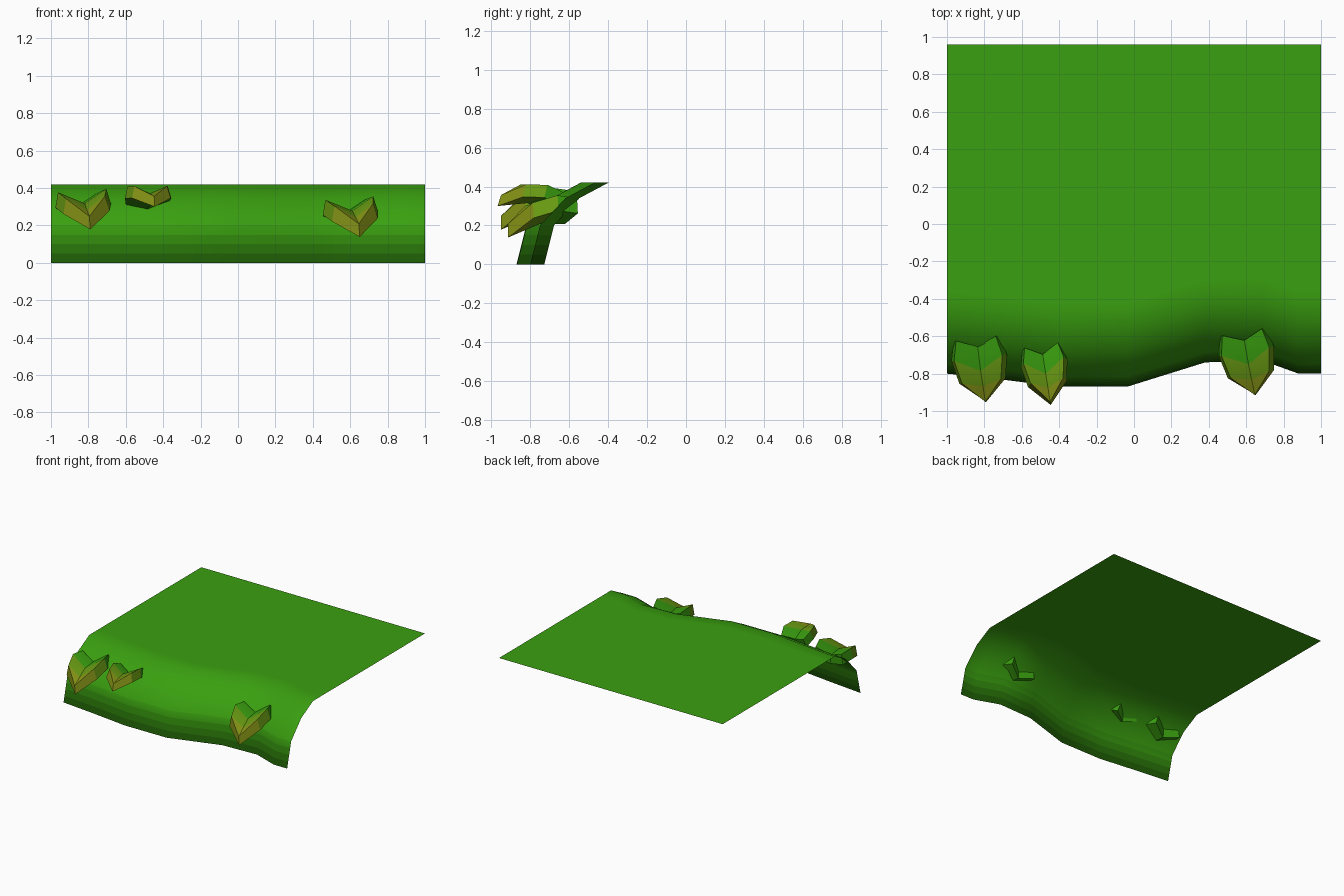
import bpy, bmesh
from math import radians
from mathutils import Vector, Matrix, Euler

if "Cube" in bpy.data.objects:
    bpy.data.objects.remove(bpy.data.objects["Cube"])


def material(name, rgb):
    m = bpy.data.materials.new(name)
    m.diffuse_color = (*rgb, 1)
    m.use_nodes = True
    m.node_tree.nodes["Principled BSDF"].inputs["Base Color"].default_value = m.diffuse_color
    return m


def finish(name, bm, mats, angle):
    me = bpy.data.meshes.new(name)
    bm.to_mesh(me)
    bm.free()
    for m in mats:
        me.materials.append(m)
    ob = bpy.data.objects.new(name, me)
    bpy.context.collection.objects.link(ob)
    bpy.ops.object.select_all(action='DESELECT')
    ob.select_set(True)
    bpy.context.view_layer.objects.active = ob
    bpy.ops.object.shade_smooth_by_angle(angle=radians(angle))
    return ob


GREEN = Vector((0.042, 0.35, 0.005))
OLIVE = Vector((0.24, 0.30, 0.008))

# Grass sheet: a side profile swept along a wavy front edge, darker toward the lip
wave = [(-1, 0), (-.72, -.03), (-.40, -.07), (-.03, -.068),
        (.38, .06), (.68, .072), (.88, 0), (1, 0)]
lip = [(-.80 + .0125 * k, .05 * k) for k in range(4)]
profile = lip + [(-.75, .20), (-.62, .34), (-.47, .42), (-.36, .42), (.96, .42)]
bm = bmesh.new()
rows = []
for k, (y, z) in enumerate(profile):
    follow = 0 if k == len(profile) - 1 else 1
    rows.append([bm.verts.new((x, y + dy * follow, z)) for x, dy in wave])
for k in range(len(rows) - 1):
    a, b = rows[k], rows[k + 1]
    for i in range(len(wave) - 1):
        f = bm.faces.new((a[i], a[i + 1], b[i + 1], b[i]))
        f.material_index = min(k, 4)
shades = [material("grass_shade_%d" % k, GREEN * s)
          for k, s in enumerate((.3, .45, .65, .85, 1))]
finish("grass_sheet", bm, shades, 60)

# Leaves: folded V-shaped slabs, greener at the back and olive at the tip
leaf_mats = [material("leaf_%d" % k, GREEN.lerp(OLIVE, t))
             for k, t in enumerate((0, .5, 1))]
spine = [(0, .13, 0), (0, 0, 0), (0, -.084, -.035), (0, -.168, -.07)]
wing = [(.107, .175, .055), (.13, .07, .068), (.105, -.055, .032)]


def leaf(name, loc, pitch, roll, yaw, scale):
    bm = bmesh.new()
    rot = Euler((radians(pitch), radians(roll), radians(yaw))).to_matrix().to_4x4()
    mat = Matrix.Translation(loc) @ rot @ Matrix.Scale(scale, 4)

    def add(p, offset):
        return bm.verts.new(mat @ (Vector(p) + Vector(offset)))

    top_s = [add(p, (0, 0, 0)) for p in spine]
    low_s = [add(p, (0, 0, -.07)) for p in spine]
    for side in (-1, 1):
        pts = [(side * x, y, z) for x, y, z in wing]
        top_w = [add(p, (0, 0, 0)) for p in pts]
        low_w = [add(p, (side * .02, 0, -.08)) for p in pts]
        for s, w in ((top_s, top_w), (low_s, low_w)):
            for k, vs in enumerate(((s[0], w[0], w[1], s[1]),
                                    (s[1], w[1], w[2], s[2]),
                                    (s[2], w[2], s[3]))):
                bm.faces.new(vs).material_index = k
        rim_t = [top_s[0], *top_w, top_s[3]]
        rim_l = [low_s[0], *low_w, low_s[3]]
        for k in range(4):
            f = bm.faces.new((rim_t[k], rim_t[k + 1], rim_l[k + 1], rim_l[k]))
            f.material_index = (0, 0, 1, 2)[k]
    bmesh.ops.recalc_face_normals(bm, faces=bm.faces)
    finish(name, bm, leaf_mats, 25)


leaf("leaf_left", (-.82, -.785, .318), 0, -4, 7, 1)
leaf("leaf_middle", (-.472, -.80, .371), -17, 0, 9, .84)
leaf("leaf_right", (.612, -.75, .278), 0, -4, 10, 1)
